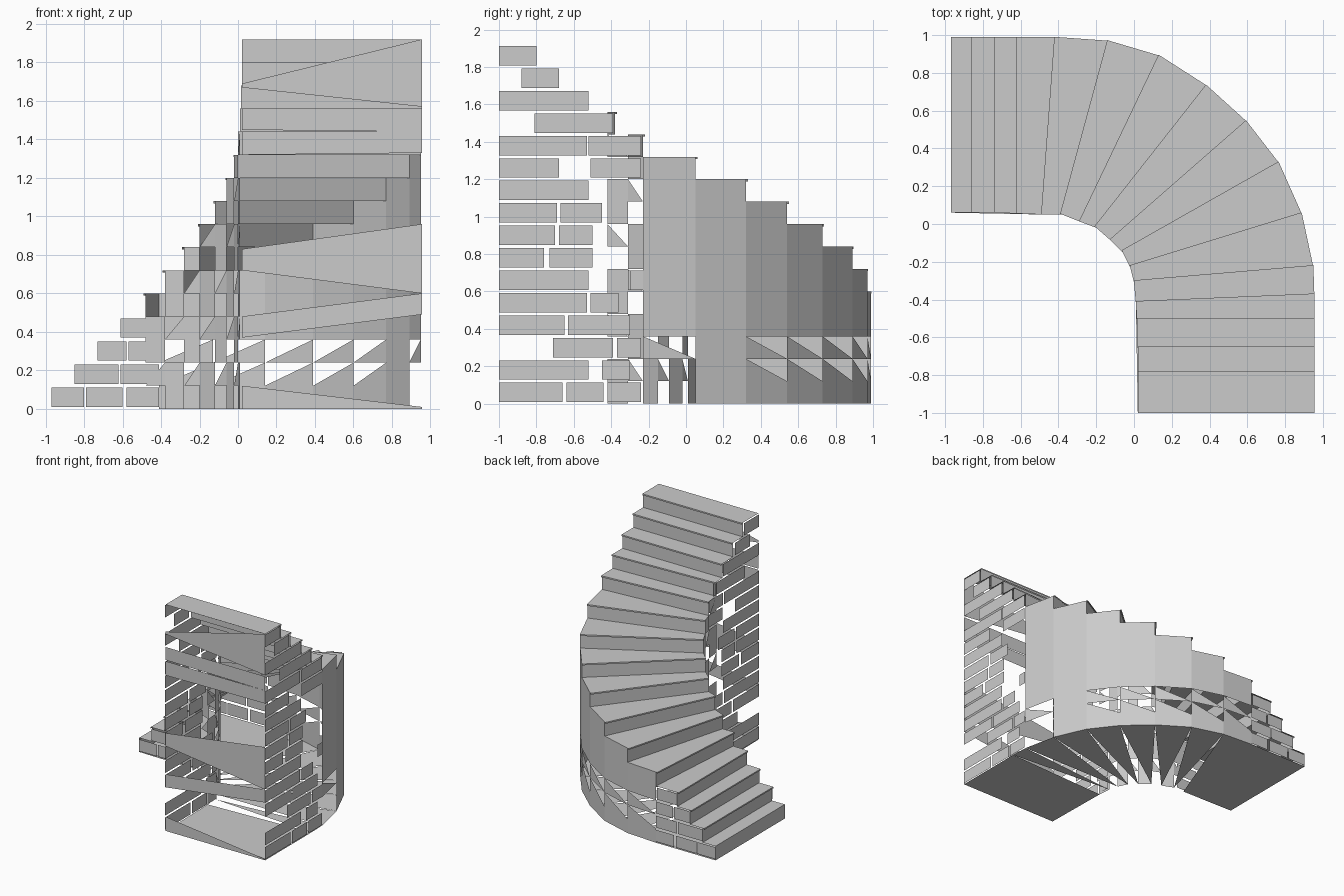
import bpy, bmesh

if "Cube" in bpy.data.objects:
    bpy.data.objects.remove(bpy.data.objects["Cube"])

H = 0.12  # height of one step, also of one masonry course
# riser lines: (outer x, outer y, inner x, inner y), lowest step first, plus the back end
LINES = [(-.97, .99, -.97, .06), (-.85, .99, -.85, .06), (-.73, .99, -.73, .06), (-.61, .99, -.61, .055),
         (-.41, .99, -.48, .05), (-.13, .97, -.38, .05), (.14, .89, -.28, .01), (.39, .73, -.2, -.02),
         (.60, .54, -.12, -.09), (.77, .32, -.06, -.15), (.89, .05, -.02, -.23), (.95, -.23, 0, -.31),
         (.955, -.38, .01, -.42), (.955, -.51, .015, -.51), (.955, -.66, .02, -.66), (.955, -.79, .02, -.79),
         (.955, -1, .02, -1)]
OUT = [(l[0], l[1]) for l in LINES]
INN = [(l[2], l[3]) for l in LINES]


def sheet(name, faces):
    bm = bmesh.new()
    for f in faces:
        bm.faces.new([bm.verts.new(p) for p in f])
    bmesh.ops.remove_doubles(bm, verts=bm.verts, dist=0.0005)
    me = bpy.data.meshes.new(name)
    bm.to_mesh(me)
    bm.free()
    ob = bpy.data.objects.new(name, me)
    bpy.context.collection.objects.link(ob)


def panel(p, q, z0, z1):
    return [(*p, z0), (*q, z0), (*q, z1), (*p, z1)]


def ahead(p, nxt, d):
    # move a tread corner forward past its riser
    dx, dy = p[0] - nxt[0], p[1] - nxt[1]
    n = (dx * dx + dy * dy) ** .5
    return (p[0] + dx / n * d, p[1] + dy / n * d)


# treads with a slight nosing, and risers
treads, risers = [], []
for i in range(16):
    z = H * (i + 1)
    d = 0.012 if i else 0
    a, b = ahead(OUT[i], OUT[i + 1], d), ahead(INN[i], INN[i + 1], d)
    treads.append([(*a, z), (*b, z), (*INN[i + 1], z), (*OUT[i + 1], z)])
    treads.append(panel(a, b, z - .012, z))
    risers.append(panel(OUT[i], INN[i], z - H, z))
sheet("treads", treads)
sheet("risers", risers)

# underside: two rectangles at the legs and a fan of triangles round the turn
floor = [[(*OUT[a], 0), (*INN[a], 0), (*INN[b], 0), (*OUT[b], 0)] for a, b in ((0, 4), (12, 16))]
for i in range(4, 12):
    floor.append([(*OUT[i], 0), (*INN[i], 0), (*OUT[i + 1], 0)])
sheet("underside", floor)

# stone courses on the low leg: (course, start x, end x)
low = [(0, -.97, -.8), (0, -.79, -.6), (0, -.58, -.41), (1, -.85, -.62), (1, -.61, -.41),
       (2, -.73, -.58), (2, -.57, -.41), (3, -.61, -.42)]
for name, y in (("low_leg_outer_stones", .99), ("low_leg_inner_stones", .055)):
    sheet(name, [panel((a, y), (b, y), c * H + .01, c * H + H - .01) for c, a, b in low])

# stone courses on the high leg: (course, start y, end y)
high = [(0, -1, -.66), (0, -.64, -.44), (0, -.42, -.24), (1, -1, -.52), (1, -.45, -.3),
        (2, -.71, -.39), (2, -.37, -.24), (3, -1, -.65), (3, -.63, -.3), (4, -1, -.53), (4, -.51, -.36),
        (5, -1, -.52), (5, -.3, -.23), (6, -.73, -.5), (6, -1, -.76), (7, -1, -.7), (7, -.68, -.5),
        (8, -1, -.69), (8, -.67, -.45), (9, -1, -.52), (10, -1, -.68), (10, -.51, -.24),
        (11, -1, -.53), (11, -.52, -.24), (12, -.81, -.39), (13, -1, -.52), (14, -.88, -.68), (15, -1, -.8)]
for name, x, end in (("high_leg_outer_stones", .955, -.23), ("high_leg_inner_stones", .015, -.31)):
    sheet(name, [panel((x, a), (x, min(b, end)), c * H + .008, c * H + H - .008) for c, a, b in high])

# curved side walls, with broken courses near the bottom
outer, inner = [], []
for i in range(4, 12):
    for c in range(i + 1):
        f = panel(OUT[i], OUT[i + 1], c * H, c * H + H)
        if i < 11 and not (i == 10 and c < 2):
            outer.append(f[:3] if c in (1, 2) and i != 9 else f)
        g = panel(INN[i], INN[i + 1], c * H, c * H + H)
        k = (2 * i + c) % 4
        if k:
            inner.append(g[:3] if k == 1 else g)
sheet("turn_outer_wall", outer)
sheet("turn_inner_wall", inner)

# broken end wall under the top step: heights (left low, left high, right low, right high)
end = [(1.67, 1.69, 1.57, 1.92), (1.45, 1.56, 1.44, 1.56), (1.32, 1.44, 1.33, 1.44), (.72, .83, .6, .96),
       (.37, .48, .49, .6), (0, .12, 0, .01)]
sheet("end_wall", [[(.02, -1, a), (.955, -1, c), (.955, -1, d), (.02, -1, b)] for a, b, c, d in end])
